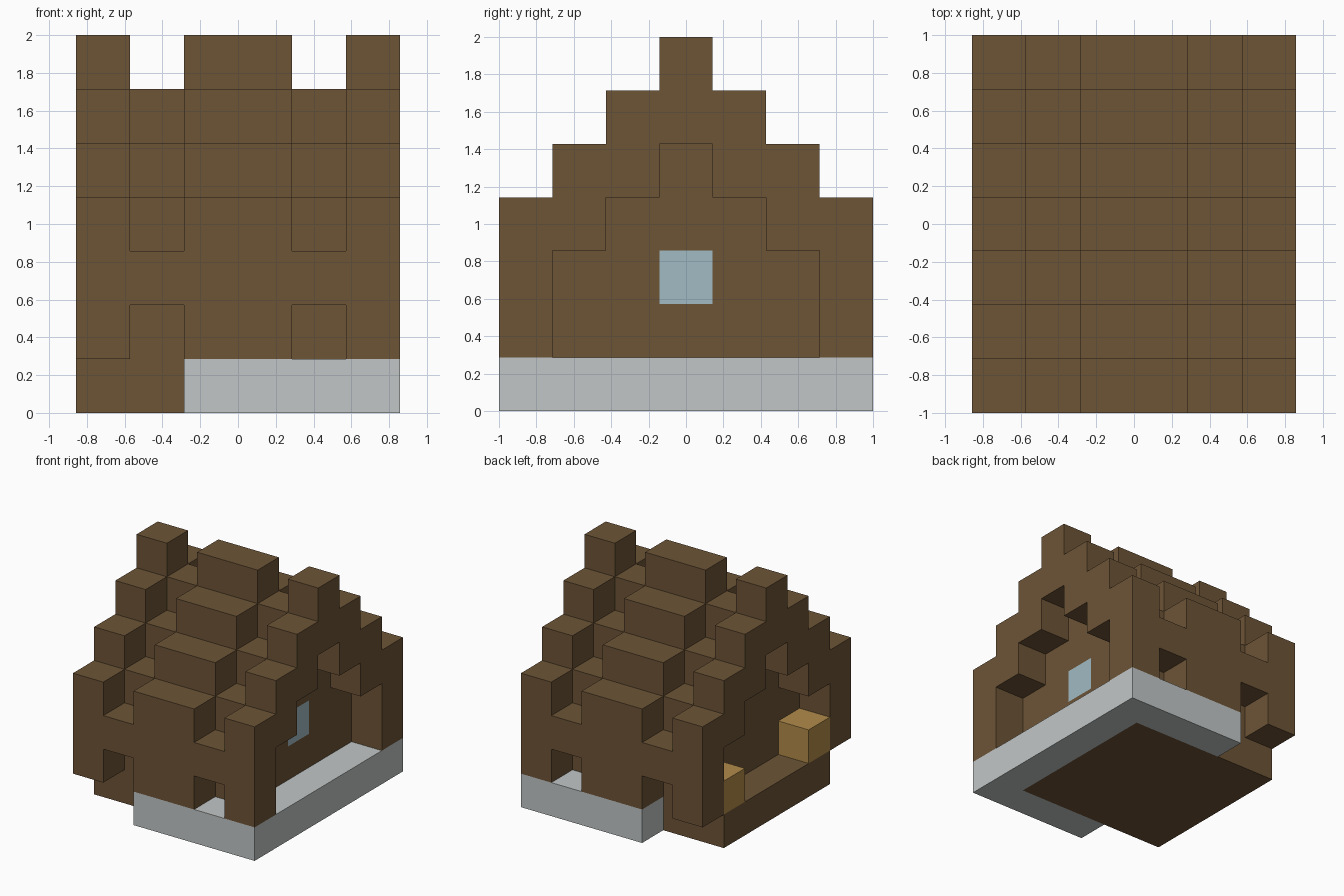
import bpy
import bmesh
from mathutils import Vector
from itertools import product

cube = bpy.data.objects.get("Cube")
if cube:
    bpy.data.objects.remove(cube, do_unlink=True)

U = 2 / 7            # size of one block
NX, NY = 6, 7        # footprint in blocks
DIRS = [Vector(d) for d in ((1, 0, 0), (-1, 0, 0), (0, 1, 0),
                            (0, -1, 0), (0, 0, 1), (0, 0, -1))]


def make_material(name, srgb):
    linear = [((c / 255 + 0.055) / 1.055) ** 2.4 for c in srgb] + [1]
    mat = bpy.data.materials.new(name)
    mat.use_nodes = True
    mat.diffuse_color = linear
    bsdf = mat.node_tree.nodes["Principled BSDF"]
    bsdf.inputs["Base Color"].default_value = linear
    bsdf.inputs["Roughness"].default_value = 0.9
    return mat


brown = make_material("brown wood", (109, 84, 54))
grey = make_material("grey stone", (194, 198, 198))
blue = make_material("pale blue glass", (161, 187, 195))
gold = make_material("golden wood", (178, 139, 74))


def blocks(xs, ys, zs):
    return set(product(xs, ys, zs))


def step(y):
    """Number of blocks in from the nearest eave."""
    return min(y, NY - 1 - y)


parts = {}

# Base: timber floor, with a stone path around three sides
parts["floor"] = (blocks(range(5), range(1, 6), [0]), brown)
path = blocks([5], range(NY), [0]) | blocks(range(2, 6), [0, 6], [0])
parts["stone_path"] = (path, grey)

# Walls with stepped gables, and one window block
walls = {b for y in range(1, 6)
         for b in blocks(range(1, 5), [y], range(1, step(y) + 2))}
window = {(4, 3, 2)}
parts["walls"] = (walls - window, brown)
parts["window"] = (window, blue)

# Posts under the eaves
parts["eave_posts"] = (blocks([0, 2, 3, 5], [0, 6], [1]), brown)

# Stepped roof, with two lowered strips between the raised ones
raised, lowered = set(), set()
for y in range(NY):
    k = step(y)
    raised |= blocks([0, 2, 3, 5], [y], [k + 2, k + 3])
    lowered |= blocks([1, 4], [y], [k + 2])
parts["roof_raised"] = (raised, brown)
parts["roof_lowered"] = (lowered, brown)

# Two crates on the open porch
parts["porch_crates"] = (blocks([0], [1, 5], [1]), gold)

filled = set().union(*(cells for cells, _ in parts.values()))


def build(name, cells, mat):
    """Mesh only the block faces that are open to the air."""
    bm = bmesh.new()
    for cell in sorted(cells):
        centre = Vector(cell) + Vector((0.5, 0.5, 0.5))
        for d in DIRS:
            if tuple(int(c) for c in Vector(cell) + d) in filled:
                continue
            a = Vector((d.y, d.z, d.x)) / 2
            b = d.cross(a)
            corners = [centre + d / 2 + s * a + t * b
                       for s, t in ((-1, -1), (1, -1), (1, 1), (-1, 1))]
            bm.faces.new([bm.verts.new((p - Vector((NX / 2, NY / 2, 0))) * U)
                          for p in corners])
    bmesh.ops.remove_doubles(bm, verts=bm.verts, dist=0.001)
    mesh = bpy.data.meshes.new(name)
    bm.to_mesh(mesh)
    bm.free()
    mesh.materials.append(mat)
    obj = bpy.data.objects.new(name, mesh)
    bpy.context.collection.objects.link(obj)


for part, (cells, mat) in parts.items():
    build(part, cells, mat)
